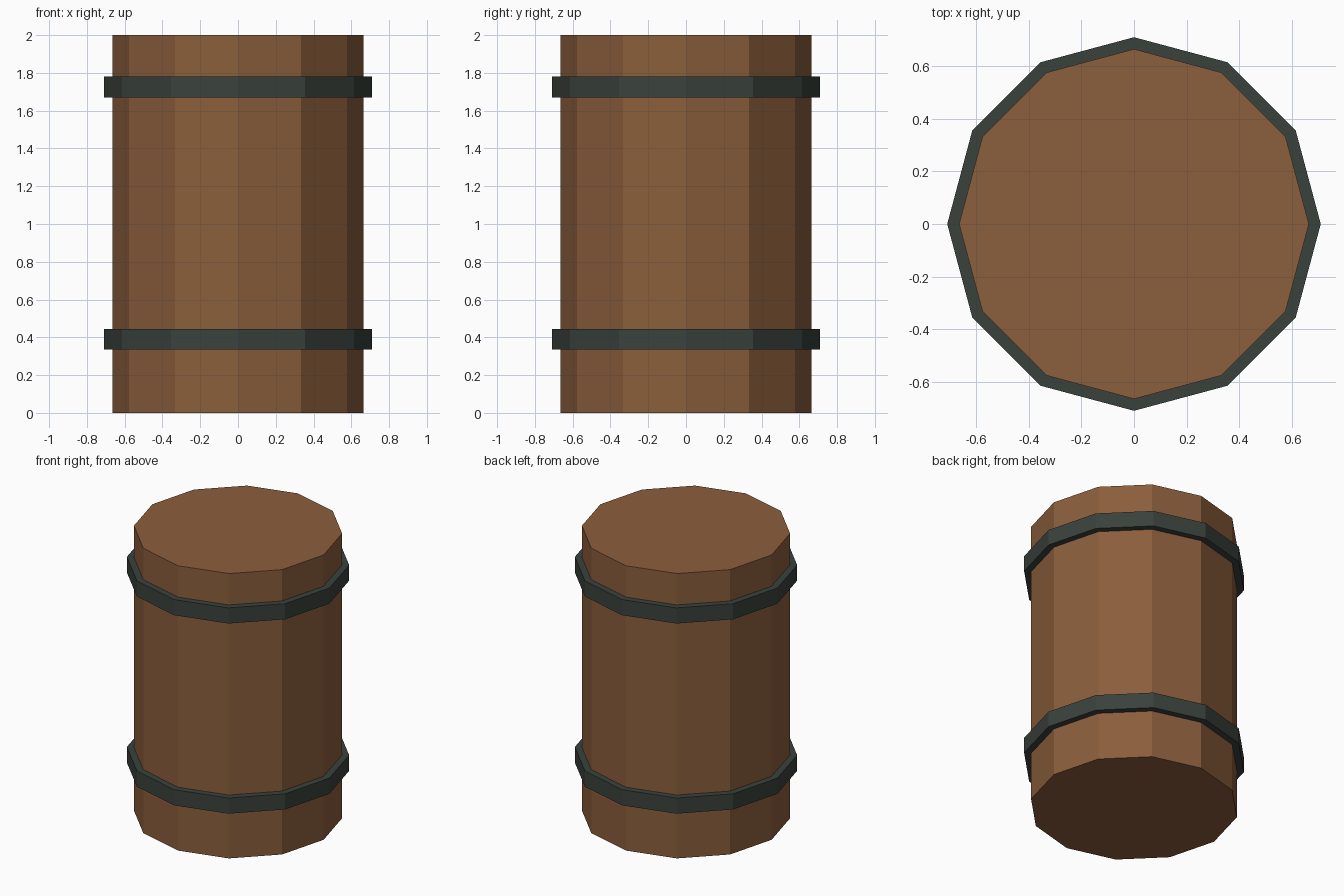
import bpy, bmesh, math

if "Cube" in bpy.data.objects:
    bpy.data.objects.remove(bpy.data.objects["Cube"])

SIDES = 12

def material(name, rgb):
    m = bpy.data.materials.new(name)
    m.diffuse_color = (*rgb, 1)
    m.use_nodes = True
    m.node_tree.nodes["Principled BSDF"].inputs["Base Color"].default_value = m.diffuse_color
    return m

wood = material("brown wood", (0.258, 0.112, 0.045))
iron = material("dark iron", (0.042, 0.054, 0.046))

def lathe(name, profile, mat, closed):
    """Revolve (radius, z) points; closed loops make rings, open ones get caps."""
    bm = bmesh.new()
    rings = [[bm.verts.new((r * math.cos(a), r * math.sin(a), z))
              for a in (math.tau * i / SIDES for i in range(SIDES))]
             for r, z in profile]
    pairs = list(zip(rings, rings[1:]))
    if closed:
        pairs.append((rings[-1], rings[0]))
    else:
        bm.faces.new(rings[0][::-1])
        bm.faces.new(rings[-1])
    for low, high in pairs:
        for i in range(SIDES):
            j = (i + 1) % SIDES
            bm.faces.new((low[i], low[j], high[j], high[i]))
    bmesh.ops.recalc_face_normals(bm, faces=bm.faces)
    mesh = bpy.data.meshes.new(name)
    bm.to_mesh(mesh)
    bm.free()
    mesh.materials.append(mat)
    obj = bpy.data.objects.new(name, mesh)
    bpy.context.collection.objects.link(obj)
    return obj

# Straight-sided barrel body
lathe("barrel_body", [(0.665, 0), (0.665, 2)], wood, False)

# Two hoops wrapped around the body
for name, z0, z1 in (("lower_hoop", 0.335, 0.445), ("upper_hoop", 1.67, 1.78)):
    lathe(name, [(0.66, z0), (0.71, z0), (0.71, z1), (0.66, z1)], iron, True)
